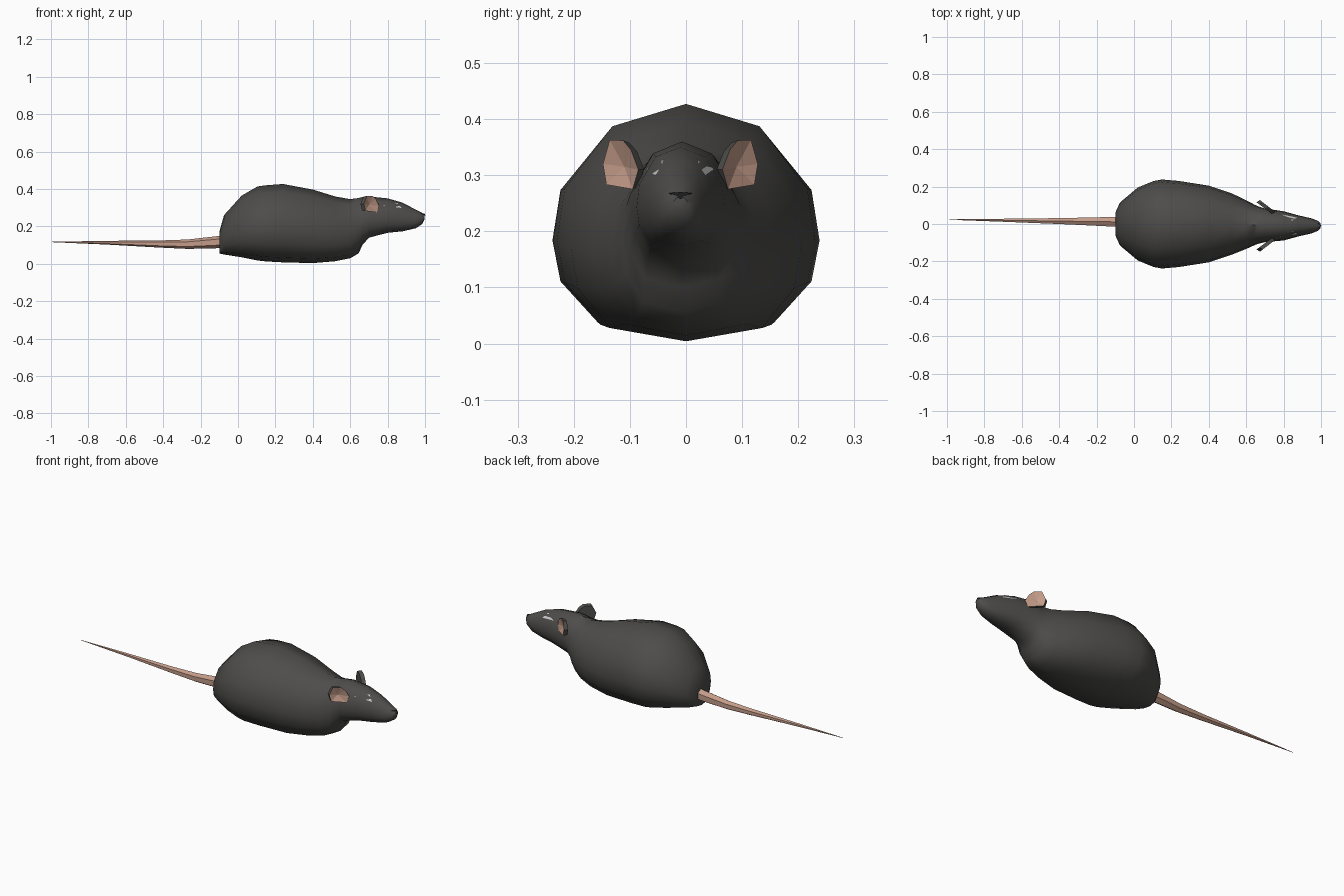
import bpy, bmesh
from mathutils import Vector
from mathutils.bvhtree import BVHTree

if "Cube" in bpy.data.objects:
    bpy.data.objects.remove(bpy.data.objects["Cube"])


def material(name, rgb):
    m = bpy.data.materials.new(name)
    m.diffuse_color = (*rgb, 1)
    m.use_nodes = True
    m.node_tree.nodes["Principled BSDF"].inputs["Base Color"].default_value = m.diffuse_color
    return m


FUR = material("fur", (0.075, 0.073, 0.07))
SKIN = material("skin", (0.55, 0.33, 0.25))
WHITE = material("eye_white", (0.75, 0.75, 0.75))
BLACK = material("nose_black", (0.01, 0.01, 0.01))


def make(name, verts, faces, mats, smooth=None):
    me = bpy.data.meshes.new(name)
    me.from_pydata([tuple(v) for v in verts], [], faces)
    for m in mats:
        me.materials.append(m)
    ob = bpy.data.objects.new(name, me)
    bpy.context.collection.objects.link(ob)
    bm = bmesh.new()
    bm.from_mesh(me)
    bmesh.ops.recalc_face_normals(bm, faces=bm.faces)
    bm.to_mesh(me)
    bm.free()
    if smooth:
        bpy.ops.object.select_all(action='DESELECT')
        ob.select_set(True)
        bpy.context.view_layer.objects.active = ob
        bpy.ops.object.shade_smooth_by_angle(angle=smooth)
    return ob


def loft(name, rings, mat, smooth):
    n = len(rings[0])
    verts = [v for r in rings for v in r]
    faces = [(i*n + j, i*n + (j+1) % n, (i+1)*n + (j+1) % n, (i+1)*n + j)
             for i in range(len(rings)-1) for j in range(n)]
    faces += [tuple(range(n)), tuple(range(len(verts)-n, len(verts)))]
    return make(name, verts, faces, [mat], smooth)


# Body and head: one half cross-section (width, height), mirrored and lofted
HALF = [(0, 1), (.57, .905), (.94, .64), (1, .42), (.94, .24), (.66, .06), (0, 0)]
SECTION = HALF + [(-a, b) for a, b in HALF[-2:0:-1]]
# x, centre y, half width, bottom z, top z
STATIONS = [(-.1, 0, .06, .055, .17), (-.075, 0, .115, .05, .26), (.02, 0, .195, .035, .365),
            (.105, 0, .23, .018, .414), (.15, 0, .238, .013, .42), (.24, 0, .23, .008, .427),
            (.4, 0, .205, .004, .397), (.52, 0, .165, .014, .36), (.6, -.003, .13, .03, .346),
            (.645, -.005, .108, .056, .352), (.665, -.006, .1, .1, .357), (.7, -.007, .09, .14, .36),
            (.8, -.01, .078, .166, .35), (.88, -.01, .056, .174, .327),
            (.95, -.01, .04, .19, .29), (.985, -.01, .026, .213, .272), (.998, -.01, .012, .24, .262)]
rings = [[(x, cy + a*w, z0 + b*(z1-z0)) for a, b in SECTION] for x, cy, w, z0, z1 in STATIONS]
body = loft("body", rings, FUR, 0.8)

# Tail: tapering six-sided loft
TAIL = [(-.04, .01, .125, .032), (-.12, .012, .115, .032), (-.27, .014, .105, .025),
        (-.42, .016, .106, .019), (-.7, .02, .113, .010), (-1, .024, .117, .001)]
SQ = [(0, 1), (.8, .5), (.8, -.5), (0, -1), (-.8, -.5), (-.8, .5)]
loft("tail", [[(x, y + a*r, z + b*r) for a, b in SQ] for x, y, z, r in TAIL], SKIN, 0.8)

# Ears: thin cupped plates, pink outside and fur behind
EAR = [(.085, .275), (.075, .31), (.088, .345), (.102, .362), (.126, .363),
       (.138, .32), (.132, .283)]
for side, tag in ((1, "left"), (-1, "right")):
    def ear_x(y):
        return .755 - (y - .075) * 1.3
    front = [(ear_x(y), side*y - .01, z) for y, z in EAR]
    back = [(ear_x(y) - .018, side*(y*.97 - .008) - .01, .318 + (z - .318)*.9) for y, z in EAR]
    n = len(EAR)
    cup = (.70, side*.1 - .01, .315)
    faces = [(j, (j+1) % n, 2*n) for j in range(n)]
    faces += [(j, (j+1) % n, n + (j+1) % n, n + j) for j in range(n)] + [tuple(range(n, 2*n))]
    ear = make("ear_" + tag, front + back + [cup], faces, [FUR, SKIN])
    for p in ear.data.polygons[:n]:
        p.material_index = 1

# Eyes and nose: flat patches projected onto the head
bm = bmesh.new()
bm.from_mesh(body.data)
tree = BVHTree.FromBMesh(bm)


def patch(name, pts, mat):
    verts = []
    for y, z in pts:
        hit, normal, _, _ = tree.ray_cast(Vector((2, y - .01, z)), Vector((-1, 0, 0)))
        verts.append((hit or Vector((.98, y - .01, z))) + Vector((.005, 0, .003)))
    make(name, verts, [tuple(range(len(pts)))], [mat])


for side, tag in ((1, "left"), (-1, "right")):
    patch("eye_" + tag, [(side*.028, .326), (side*.061, .308), (side*.044, .296)], WHITE)
patch("nose", [(-.021, .265), (0, .267), (.021, .265), (0, .254)], BLACK)
bm.free()
